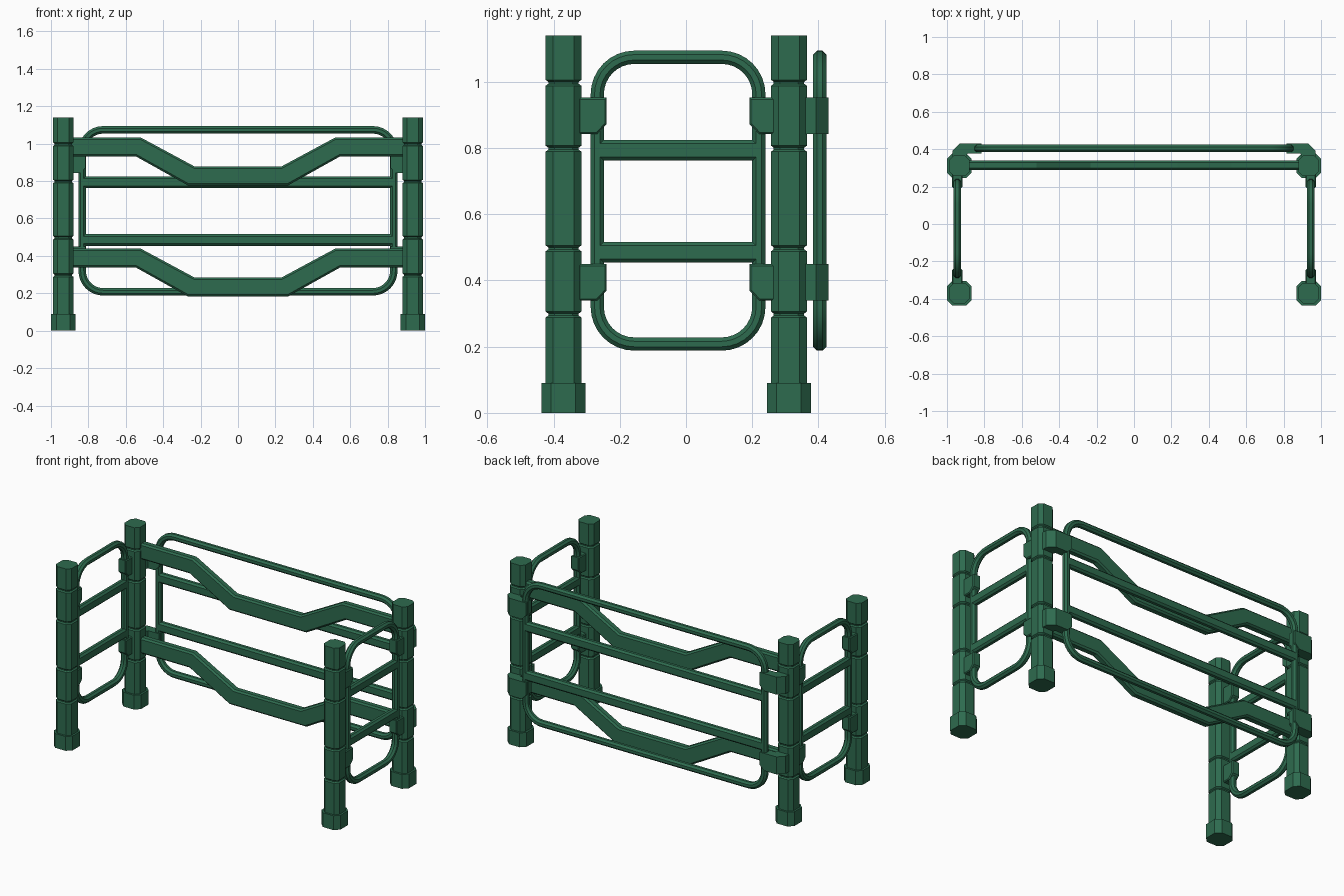
import bpy, bmesh, math
from mathutils import Vector

if "Cube" in bpy.data.objects:
    bpy.data.objects.remove(bpy.data.objects["Cube"])

green = bpy.data.materials.new("green_paint")
green.diffuse_color = (0.027, 0.147, 0.077, 1)
green.use_nodes = True
green.node_tree.nodes["Principled BSDF"].inputs["Base Color"].default_value = green.diffuse_color

PX, FRONT_Y, BACK_Y = 0.934, -0.37, 0.311   # post positions
PANEL_Y, SIDE_X = 0.404, 0.945              # tube frame planes
Z0, Z1, R = 0.208, 1.074, 0.112             # frame bottom, top, corner radius
RAILS = (0.793, 0.485)
CLIPS = (0.842, 0.339)                      # clip bottoms


def finish(name, bm, mirror=False):
    bmesh.ops.recalc_face_normals(bm, faces=bm.faces)
    me = bpy.data.meshes.new(name)
    bm.to_mesh(me)
    bm.free()
    ob = bpy.data.objects.new(name, me)
    bpy.context.collection.objects.link(ob)
    me.materials.append(green)
    if mirror:
        ob.modifiers.new("Mirror", 'MIRROR').use_clip = False
    bpy.ops.object.select_all(action='DESELECT')
    ob.select_set(True)
    bpy.context.view_layer.objects.active = ob
    bpy.ops.object.shade_smooth_by_angle(angle=math.radians(25))
    return ob


def place(axis, p, t):
    v = list(p)
    v.insert("xyz".index(axis), t)
    return Vector(v)


def loft(rings):
    bm = bmesh.new()
    rows = [[bm.verts.new(p) for p in ring] for ring in rings]
    n = len(rows[0])
    for a, b in zip(rows, rows[1:]):
        for i in range(n):
            bm.faces.new((a[i], a[(i + 1) % n], b[(i + 1) % n], b[i]))
    bm.faces.new(rows[0])
    bm.faces.new(rows[-1])
    bmesh.ops.recalc_face_normals(bm, faces=bm.faces)
    return bm


def prism(pts, axis, a, b, bevel=0):
    """Extrude a flat profile along an axis, bevelling the rims."""
    bm = loft([[place(axis, p, t) for p in pts] for t in (a, b)])
    if bevel:
        k = "xyz".index(axis)
        rim = [e for e in bm.edges if abs(e.verts[0].co[k] - e.verts[1].co[k]) < 1e-5]
        bmesh.ops.bevel(bm, geom=rim, offset=bevel, segments=1, affect='EDGES')
    return bm


def octagon(cx, cy, hx, hy, c):
    return [(cx + x, cy + y) for x, y in (
        (hx, c - hy), (hx, hy - c), (hx - c, hy), (c - hx, hy),
        (-hx, hy - c), (-hx, c - hy), (c - hx, -hy), (hx - c, -hy))]


def tube_frame(name, axis, at, u0, u1, mirror):
    """Octagonal tube swept around a rounded rectangle."""
    bm, rows, seg, r = bmesh.new(), [], 8, 0.02 / math.cos(math.pi / 8)
    for q, (cu, cz) in enumerate(((u1 - R, Z1 - R), (u0 + R, Z1 - R),
                                  (u0 + R, Z0 + R), (u1 - R, Z0 + R))):
        for s in range(seg + 1):
            t = (q + s / seg) * math.pi / 2
            row = []
            for k in range(8):
                f = (k + 0.5) * math.pi / 4
                d = R + r * math.cos(f)
                row.append(bm.verts.new(place(
                    axis, (cu + d * math.cos(t), cz + d * math.sin(t)), at + r * math.sin(f))))
            rows.append(row)
    for i, a in enumerate(rows):
        b = rows[(i + 1) % len(rows)]
        for k in range(8):
            bm.faces.new((a[k], a[(k + 1) % 8], b[(k + 1) % 8], b[k]))
    finish(name, bm, mirror)


# Posts with grooves, and feet
profile = [(0.05, 0.054)]
for g in (0.297, 0.497, 0.798, 0.997):
    profile += [(g - 0.009, 0.054), (g - 0.003, 0.046), (g + 0.003, 0.046), (g + 0.009, 0.054)]
profile.append((1.14, 0.054))
for label, y in (("front", FRONT_Y), ("back", BACK_Y)):
    rings = [[place('z', p, z) for p in octagon(PX, y, h, h, h * 0.42)] for z, h in profile]
    finish(label + "_posts", loft(rings), True)
    finish(label + "_feet", prism(octagon(PX, y, 0.066, 0.066, 0.029), 'z', 0, 0.09), True)

# Tube frames
Y0, Y1, X1 = -0.268, 0.22, 0.833
tube_frame("side_frames", 'x', SIDE_X, Y0, Y1, True)
tube_frame("back_frame", 'y', PANEL_Y, -X1, X1, False)

# Rails inside the frames
for z, label in zip(RAILS, ("upper", "lower")):
    finish(label + "_side_rails",
           prism(octagon(SIDE_X, z, 0.02, 0.031, 0.011), 'y', Y0, Y1), True)
    finish(label + "_back_rail",
           prism(octagon(PANEL_Y, z, 0.02, 0.031, 0.011), 'x', -X1, X1))

# Clips joining the frames to the posts
mid = (Y0 + Y1) / 2
for z, label in zip(CLIPS, ("upper", "lower")):
    outline = [(-0.325, z), (-0.269, z), (-0.24, z + 0.03), (-0.24, z + 0.11), (-0.325, z + 0.11)]
    for end, pts in (("front", outline), ("rear", [(2 * mid - y, h) for y, h in outline])):
        finish(f"{label}_{end}_side_clips",
               prism(pts, 'x', SIDE_X - 0.027, SIDE_X + 0.027, 0.005), True)
    bent = [(0.97, 0.34), (0.97, 0.392), (0.932, 0.431), (0.815, 0.431),
            (0.815, 0.377), (0.89, 0.377), (0.905, 0.34)]
    bm = prism(bent, 'z', z, z + 0.11)
    cut = bmesh.ops.bisect_plane(bm, geom=bm.verts[:] + bm.edges[:] + bm.faces[:],
                                 plane_co=(0.815, 0, z + 0.03), plane_no=(-1, 0, -1),
                                 clear_outer=True)
    bmesh.ops.holes_fill(bm, edges=[e for e in bm.edges if e.is_boundary])
    finish(label + "_back_clips", bm, True)

# Dipped boards between the back posts
top = [(-0.9, 1.033), (-0.52, 1.033), (-0.232, 0.878)]
low = [(-0.9, 0.932), (-0.546, 0.932), (-0.268, 0.777)]
for label, dz in (("upper", 0), ("lower", -0.594)):
    half = low[::-1] + top
    pts = half + [(-x, z) for x, z in half[::-1]]
    finish(label + "_dipped_board",
           prism([(x, z + dz) for x, z in pts], 'y', 0.29, 0.339, 0.01))
